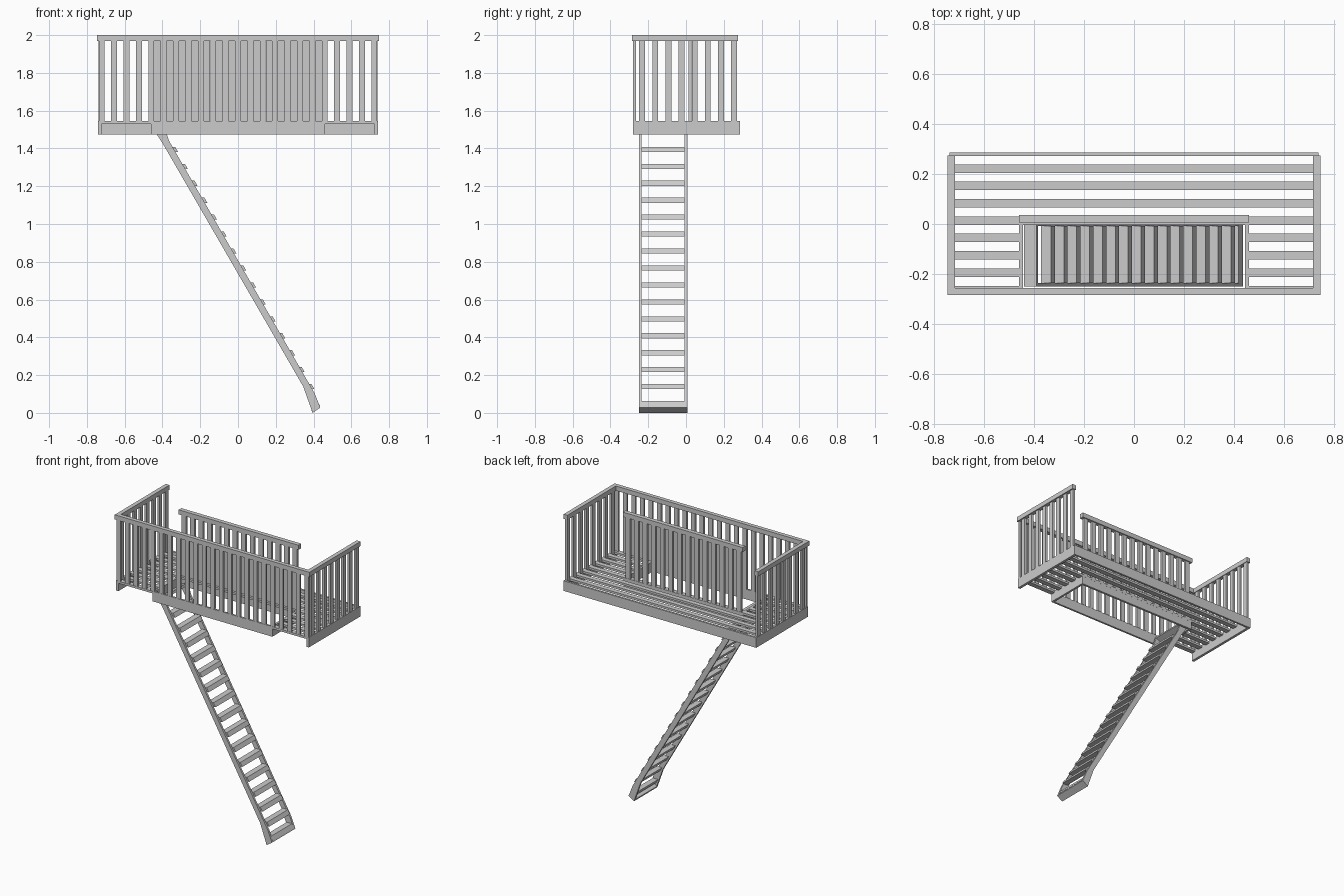
import bpy, bmesh

if "Cube" in bpy.data.objects:
    bpy.data.objects.remove(bpy.data.objects["Cube"])


def make(name, solids):
    """One object from prisms: each is (xz profile, y0, y1)."""
    bm = bmesh.new()
    for prof, y0, y1 in solids:
        a = [bm.verts.new((x, y0, z)) for x, z in prof]
        b = [bm.verts.new((x, y1, z)) for x, z in prof]
        n = len(prof)
        bm.faces.new(a)
        bm.faces.new(b[::-1])
        for i in range(n):
            j = (i + 1) % n
            bm.faces.new((a[i], b[i], b[j], a[j]))
    bmesh.ops.recalc_face_normals(bm, faces=bm.faces)
    me = bpy.data.meshes.new(name)
    bm.to_mesh(me)
    bm.free()
    ob = bpy.data.objects.new(name, me)
    bpy.context.collection.objects.link(ob)
    return ob


def box(x0, x1, y0, y1, z0, z1):
    return ([(x0, z0), (x1, z0), (x1, z1), (x0, z1)], y0, y1)


Z0, Z1, ZR, ZT = 1.475, 1.545, 1.968, 2.0   # beam bottom, floor, rail bottom, rail top
W = 0.0155                                  # half width of a baluster

# Outer beams (back and both sides)
make("back_beam", [box(-0.74, 0.74, 0.273, 0.287, Z0, Z1)])
for s, side in ((-1, "left"), (1, "right")):
    x0, x1 = sorted((s * 0.722, s * 0.74))
    make(side + "_beam", [box(x0, x1, -0.281, 0.273, Z0, Z1)])
    # Side railing
    r0, r1 = sorted((s * 0.718, s * 0.747))
    make(side + "_top_rail", [box(r0, r1, -0.257, 0.275, ZR, ZT)])
    b0, b1 = sorted((s * 0.722, s * 0.738))
    make(side + "_balusters",
         [box(b0, b1, c - W, c + W, Z1, ZR)
          for c in (-0.232 + 0.0695 * k for k in range(8))])
    # Side of the stair opening
    o0, o1 = sorted((s * 0.445, s * 0.46))
    make(side + "_opening_beam", [box(o0, o1, -0.268, 0.015, Z0, Z1)])

# Front and back of the stair opening
make("front_opening_beam", [box(-0.46, 0.46, -0.281, -0.268, Z0, Z1)])
make("back_opening_beam", [box(-0.46, 0.46, 0.015, 0.03, Z0, Z1)])

# Floor slats, interrupted at the opening
slats = []
for k in range(8):
    c = 0.222 - 0.0695 * k
    y0, y1 = c - 0.017, c + 0.017
    if k < 4:
        slats.append(box(-0.722, 0.722, y0, y1, 1.53, Z1))
    else:
        slats.append(box(-0.722, -0.46, y0, y1, 1.53, Z1))
        slats.append(box(0.46, 0.722, y0, y1, 1.53, Z1))
make("floor_slats", slats)

# Front railing
make("front_top_rail", [box(-0.747, 0.747, -0.285, -0.257, ZR, ZT)])
make("front_balusters",
     [box(c - W, c + W, -0.28, -0.266, Z1, ZR)
      for c in (-0.7216 + 0.0656 * k for k in range(23))])

# Inner railing behind the opening
make("inner_top_rail", [box(-0.46, 0.46, 0.006, 0.036, ZR, ZT)])
make("inner_balusters",
     [box(c - 0.017, c + 0.017, 0.013, 0.029, Z1, ZR)
      for c in (-0.4264 + 0.0656 * k for k in range(14))])

# Ladder stringers with bent ends
stringer = [(0.395, 0.0), (0.436, 0.028), (0.405, 0.105), (-0.365, 1.44),
            (-0.39, 1.515), (-0.44, 1.49), (-0.395, 1.42), (0.345, 0.14)]
make("ladder_stringers", [(stringer, -0.25, -0.236), (stringer, -0.008, 0.007)])

# Ladder end boards
make("ladder_foot", [([(0.395, 0.0), (0.436, 0.028), (0.431, 0.04), (0.389, 0.013)],
                      -0.236, -0.008)])
make("ladder_head", [([(-0.39, 1.515), (-0.44, 1.49), (-0.433, 1.477), (-0.384, 1.5)],
                      -0.236, -0.008)])

# Sheared ladder treads
treads = []
for k in range(16):
    z = 1.395 - 0.0897 * k
    x = min(-0.003 + (0.8 - z) * 0.575, 0.407)
    h, w, d = 0.0135, 0.02, 0.0078
    treads.append(([(x - w + d, z - h), (x + w + d, z - h),
                    (x + w - d, z + h), (x - w - d, z + h)], -0.236, -0.008))
make("ladder_treads", treads)
